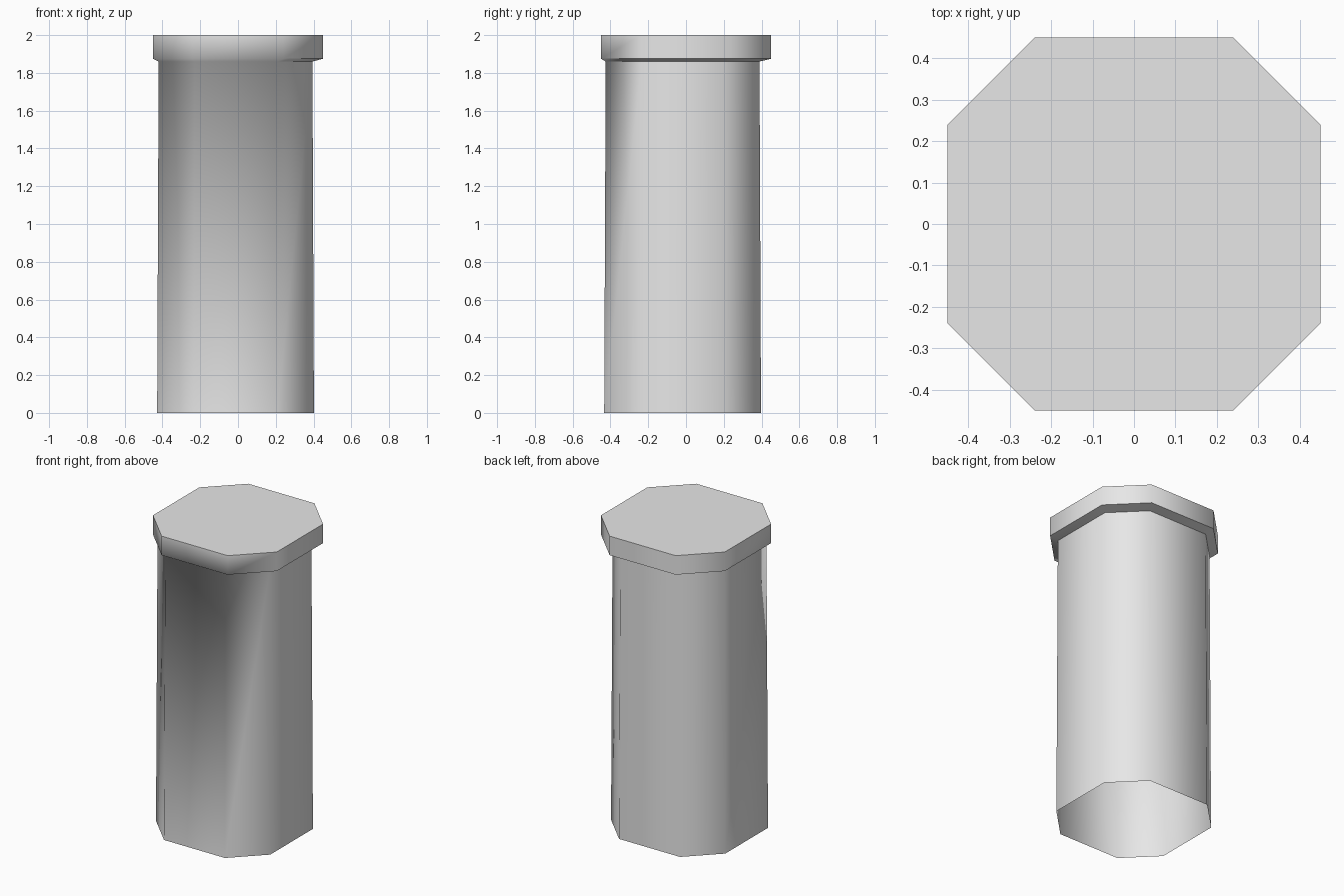
import bpy
import bmesh
import math

cube = bpy.data.objects.get("Cube")
if cube:
    bpy.data.objects.remove(cube, do_unlink=True)

# One plain grey for the whole post
grey = bpy.data.materials.new("plain_grey")
grey.use_nodes = True
colour = (0.8, 0.8, 0.8, 1)
grey.diffuse_color = colour
grey.node_tree.nodes["Principled BSDF"].inputs["Base Color"].default_value = colour

CORNER = 0.24 / 0.45  # flat half-width relative to the octagon's half-width


def octagon(bm, half, z, cx=0.0, cy=0.0):
    """Ring of eight vertices, counter-clockwise from above."""
    c = half * CORNER
    ring = []
    for i in range(4):
        cos, sin = round(math.cos(i * math.pi / 2)), round(math.sin(i * math.pi / 2))
        for x, y in ((half, -c), (half, c)):
            ring.append(bm.verts.new((cx + x * cos - y * sin, cy + x * sin + y * cos, z)))
    return ring


def bridge(bm, low, high):
    for i in range(8):
        j = (i + 1) % 8
        bm.faces.new((low[i], low[j], high[j], high[i]))


# Slightly off-centre tapered shaft, open below, running into an overhanging cap
bm = bmesh.new()
rings = [
    octagon(bm, 0.415, 0, -0.013, -0.018),
    octagon(bm, 0.407, 1.86, -0.013, -0.018),
    octagon(bm, 0.45, 1.875),
    octagon(bm, 0.45, 2),
]
for low, high in zip(rings, rings[1:]):
    bridge(bm, low, high)
bm.faces.new(rings[-1])

mesh = bpy.data.meshes.new("capped_post")
bm.to_mesh(mesh)
bm.free()
mesh.materials.append(grey)
post = bpy.data.objects.new("capped_post", mesh)
bpy.context.collection.objects.link(post)

# Smooth around the octagon, crisp at the top edge and most of the overhang
bpy.ops.object.select_all(action="DESELECT")
post.select_set(True)
bpy.context.view_layer.objects.active = post
bpy.ops.object.shade_smooth_by_angle(angle=math.radians(60))
